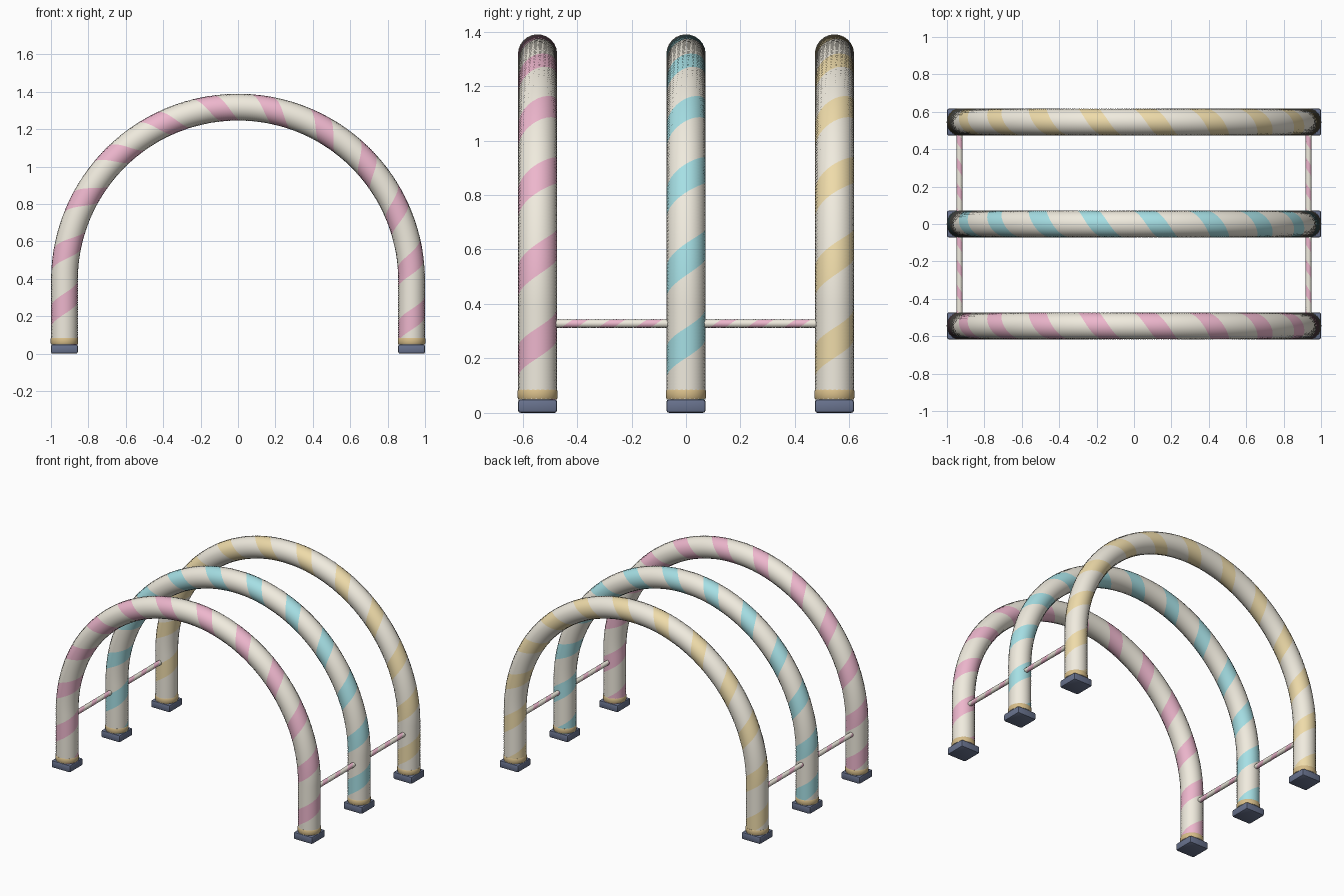
import bpy, bmesh, math
from mathutils import Vector

if "Cube" in bpy.data.objects:
    bpy.data.objects.remove(bpy.data.objects["Cube"])

R, TUBE, SPRING, FOOT = 0.928, 0.072, 0.39, 0.05   # arch radius, tube radius, leg top, leg bottom
SPACING, PITCH = 0.545, 0.295


def material(name, rgb):
    m = bpy.data.materials.new(name)
    m.diffuse_color = (*rgb, 1)
    m.use_nodes = True
    m.node_tree.nodes["Principled BSDF"].inputs["Base Color"].default_value = m.diffuse_color
    return m


CREAM = material("cream", (0.87, 0.83, 0.73))
PINK = material("pink", (0.85, 0.47, 0.61))
AQUA = material("aqua", (0.38, 0.74, 0.78))
YELLOW = material("yellow", (0.86, 0.71, 0.40))
SLATE = material("slate", (0.14, 0.17, 0.27))
GOLD = material("gold", (0.68, 0.51, 0.25))


def finish(name, bm, mats):
    bmesh.ops.recalc_face_normals(bm, faces=bm.faces)
    me = bpy.data.meshes.new(name)
    bm.to_mesh(me)
    bm.free()
    for m in mats:
        me.materials.append(m)
    ob = bpy.data.objects.new(name, me)
    bpy.context.collection.objects.link(ob)
    bpy.ops.object.select_all(action='DESELECT')
    ob.select_set(True)
    bpy.context.view_layer.objects.active = ob
    bpy.ops.object.shade_smooth_by_angle(angle=math.radians(35))
    return ob


def candy_tube(name, frame, length, rings, radius, pitch, phase, sides, striped, stripe):
    """Sweep a twisted tube so one spiral band of faces forms the stripe."""
    bm = bmesh.new()
    rows = []
    for i in range(rings + 1):
        u = length * (i / rings - 0.5)
        p, n, b = frame(u)
        row = []
        for j in range(sides):
            a = phase + math.tau * (u / pitch + (j - striped / 2) / sides)
            row.append(bm.verts.new(p + radius * (n * math.cos(a) + b * math.sin(a))))
        rows.append(row)
    for r0, r1 in zip(rows, rows[1:]):
        for j in range(sides):
            k = (j + 1) % sides
            f = bm.faces.new((r0[j], r0[k], r1[k], r1[j]))
            f.material_index = 1 if j < striped else 0
    bm.faces.new(rows[0])
    bm.faces.new(rows[-1])
    return finish(name, bm, [CREAM, stripe])


def arch_frame(y):
    def frame(u):
        half = math.pi * R / 2
        t = max(-half, min(half, u)) / R
        n = Vector((math.sin(t), 0, math.cos(t)))
        p = n * R + Vector((0, y, SPRING - max(0, abs(u) - half)))
        return p, n, Vector((0, -1, 0))
    return frame


def rod_frame(x, y, z):
    return lambda u: (Vector((x, y + u, z)), Vector((1, 0, 0)), Vector((0, 0, 1)))


def foot_block(name, x, y):
    bm = bmesh.new()
    bmesh.ops.create_cube(bm, size=1)
    for v in bm.verts:
        v.co = Vector((x, y, 0.025)) + Vector((v.co.x * 0.144, v.co.y * 0.144, v.co.z * 0.05))
    bmesh.ops.bevel(bm, geom=bm.edges[:], offset=0.01, segments=2, profile=0.5, affect='EDGES')
    finish(name, bm, [SLATE])


def collar(name, x, y):
    # rounded ring wrapped round the bottom of the leg
    bm = bmesh.new()
    profile = [(0.066, 0.05), (0.071, 0.051), (0.0735, 0.056),
               (0.0735, 0.080), (0.071, 0.085), (0.066, 0.086)]
    n = 32
    rows = [[bm.verts.new((x + r * math.cos(math.tau * i / n), y + r * math.sin(math.tau * i / n), z))
             for r, z in profile] for i in range(n)]
    for i in range(n):
        a, b = rows[i], rows[(i + 1) % n]
        for k in range(len(profile)):
            m = (k + 1) % len(profile)
            bm.faces.new((a[k], b[k], b[m], a[m]))
    finish(name, bm, [GOLD])


# arches with feet and collars
length = math.pi * R + 2 * (SPRING - FOOT)
for label, y, mat in (("front", -SPACING, PINK), ("middle", 0, AQUA), ("back", SPACING, YELLOW)):
    candy_tube(label + "_arch", arch_frame(y), length, 288, TUBE, PITCH,
               math.radians(219), 24, 9, mat)
    for side, x in (("left", -R), ("right", R)):
        foot_block(f"{label}_{side}_foot", x, y)
        collar(f"{label}_{side}_collar", x, y)

# thin striped rods linking neighbouring arches
for side, x in (("left", -R - 0.005), ("right", R + 0.005)):
    for label, y in (("front", -SPACING / 2), ("back", SPACING / 2)):
        candy_tube(f"{label}_{side}_rod", rod_frame(x, y, 0.328), SPACING, 64, 0.016,
                   0.136, 0, 12, 5, PINK)
